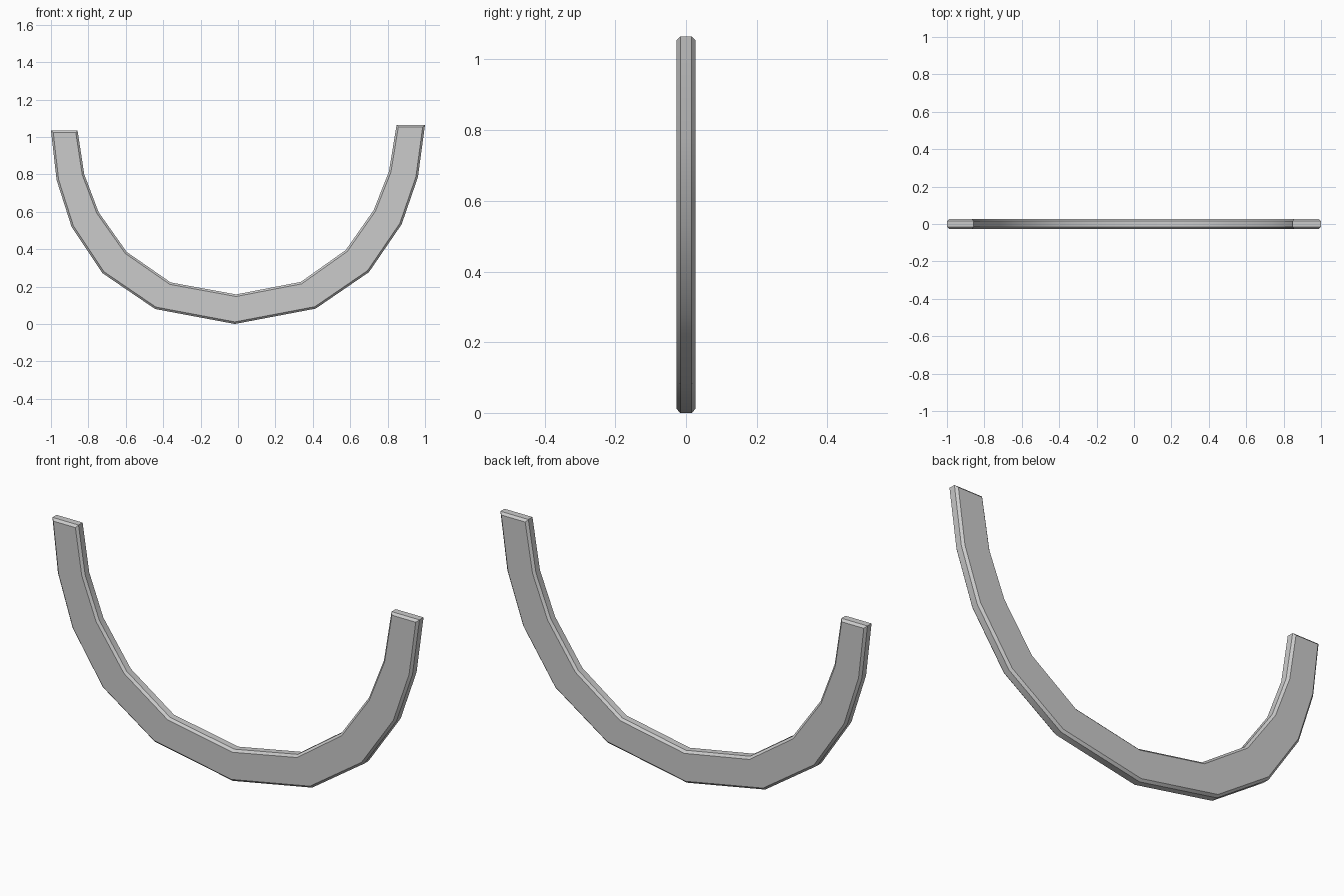
import bpy, bmesh, math

if "Cube" in bpy.data.objects:
    bpy.data.objects.remove(bpy.data.objects["Cube"])

# Outer and inner edges of the curved band, left tip to right tip (x, z)
OUTER = [(-1, 1.04), (-0.97, 0.775), (-0.89, 0.525), (-0.725, 0.277),
         (-0.443, 0.085), (-0.017, 0.005), (0.415, 0.087), (0.70, 0.282),
         (0.875, 0.538), (0.962, 0.79), (1, 1.07)]
INNER = [(-0.858, 1.04), (-0.822, 0.805), (-0.745, 0.602), (-0.595, 0.39),
         (-0.36, 0.227), (-0.01, 0.163), (0.336, 0.23), (0.576, 0.40),
         (0.725, 0.613), (0.807, 0.82), (0.848, 1.07)]
HALF = 0.027
CHAMFER = 0.011

bm = bmesh.new()


def vert_row(points, y):
    return [bm.verts.new((x, y, z)) for x, z in points]


# Four rails of the rectangular section, bridged into a solid band
rails = [vert_row(OUTER, -HALF), vert_row(INNER, -HALF),
         vert_row(INNER, HALF), vert_row(OUTER, HALF)]
for a, b in zip(rails, rails[1:] + rails[:1]):
    for i in range(len(OUTER) - 1):
        bm.faces.new((a[i], a[i + 1], b[i + 1], b[i]))
for end in (0, -1):
    bm.faces.new([r[end] for r in rails])
bmesh.ops.recalc_face_normals(bm, faces=bm.faces)

# Merge each flat side into one face, then chamfer its rim
bmesh.ops.dissolve_limit(bm, angle_limit=math.radians(1),
                         verts=bm.verts, edges=bm.edges)
rim = [e for e in bm.edges if abs(e.verts[0].co.y - e.verts[1].co.y) < 1e-5]
bmesh.ops.bevel(bm, geom=rim, offset=CHAMFER, segments=1,
                affect='EDGES', profile=0.5)
low = min(v.co.z for v in bm.verts)
for v in bm.verts:
    v.co.z -= low

mesh = bpy.data.meshes.new("curved_band")
bm.to_mesh(mesh)
bm.free()
band = bpy.data.objects.new("curved_band", mesh)
bpy.context.collection.objects.link(band)
bpy.context.view_layer.objects.active = band
band.select_set(True)
bpy.ops.object.shade_smooth_by_angle(angle=math.radians(30))
